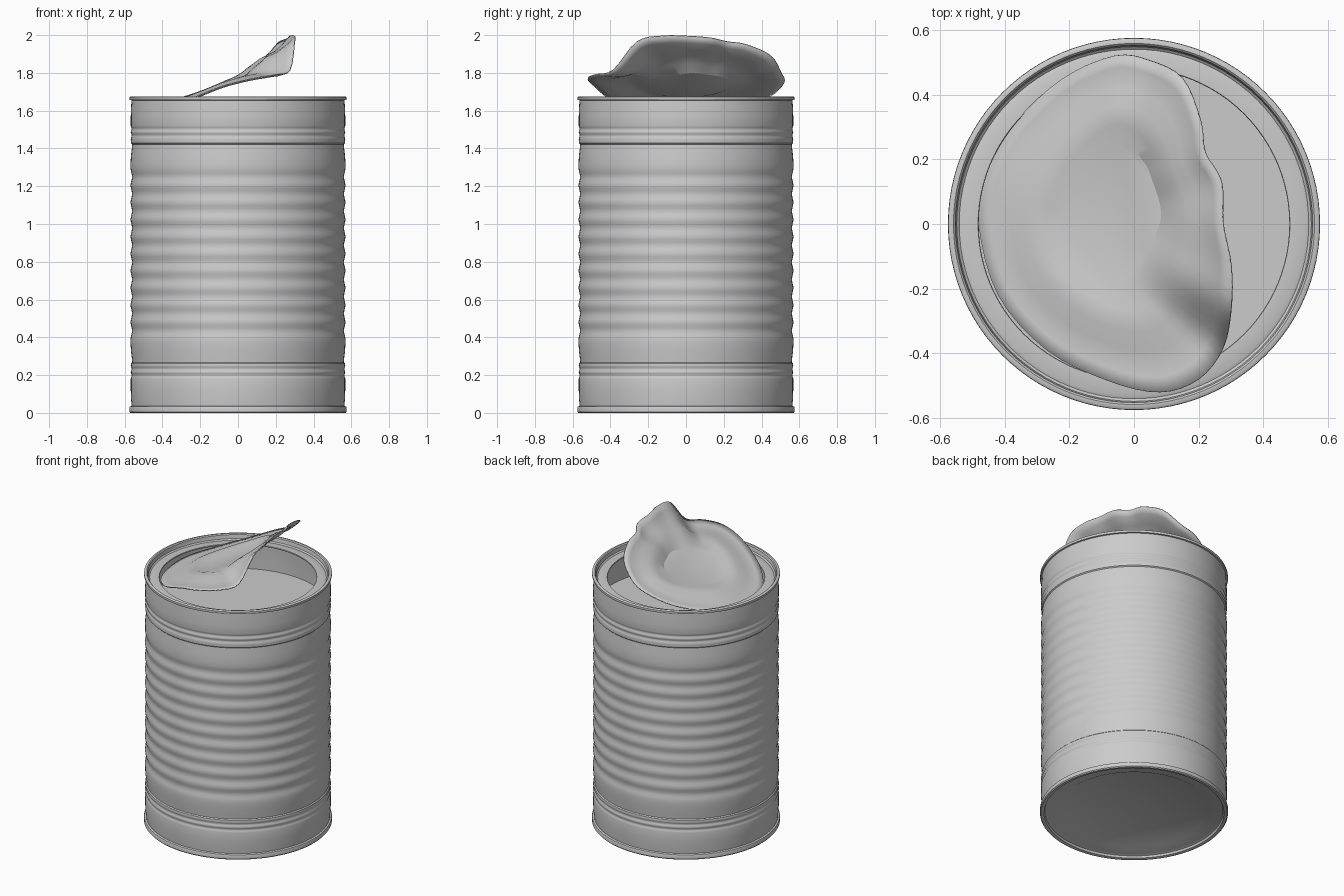
import bpy, bmesh, math
from mathutils import Vector

if "Cube" in bpy.data.objects:
    bpy.data.objects.remove(bpy.data.objects["Cube"])


def finish(bm, name, angle):
    bmesh.ops.remove_doubles(bm, verts=bm.verts, dist=1e-5)
    bmesh.ops.recalc_face_normals(bm, faces=bm.faces)
    me = bpy.data.meshes.new(name)
    bm.to_mesh(me)
    bm.free()
    ob = bpy.data.objects.new(name, me)
    bpy.context.collection.objects.link(ob)
    bpy.ops.object.select_all(action='DESELECT')
    ob.select_set(True)
    bpy.context.view_layer.objects.active = ob
    bpy.ops.object.shade_smooth_by_angle(angle=math.radians(angle))
    return ob


def lathe(name, profile, steps=96, angle=35):
    bm = bmesh.new()
    vs = [bm.verts.new((r, 0, z)) for r, z in profile]
    es = [bm.edges.new(p) for p in zip(vs, vs[1:])]
    bmesh.ops.spin(bm, geom=vs + es, cent=(0, 0, 0), axis=(0, 0, 1),
                   angle=math.tau, steps=steps, use_merge=True)
    return finish(bm, name, angle)


# Can wall: ribbed middle between two plain bands
def ribs(z0, count, pitch, r, depth):
    n = count * 6
    return [(r - depth * (0.5 - 0.5 * math.cos(math.tau * i / 6)), z0 + pitch * i / 6)
            for i in range(n + 1)]


wall = [(.573, .033), (.563, .037), (.566, .07), (.568, .12)]
wall += ribs(.18, 2, .035, .568, .005)
wall += [(.566, .262), (.560, .268), (.562, .29), (.567, .33), (.569, .37)]
wall += ribs(.39, 10, .0905, .569, .008)
wall += [(.569, .32 + 1.0), (.567, 1.36), (.562, 1.40), (.560, 1.422), (.566, 1.428)]
wall += ribs(1.45, 2, .035, .568, .005)
wall += [(.568, 1.57), (.566, 1.62), (.564, 1.655)]

# Rolled rims, recessed base, torn lid ring and inside wall
base = [(0, .03), (.455, .03), (.47, .022), (.53, .022), (.545, .016),
        (.55, .003), (.558, 0), (.57, 0), (.575, .006), (.575, .028)]
top = [(.573, 1.657), (.575, 1.663), (.574, 1.672), (.568, 1.676), (.558, 1.676),
       (.552, 1.670), (.548, 1.645), (.540, 1.638), (.530, 1.642), (.482, 1.642),
       (.480, 1.638), (.482, 1.634), (.552, 1.632), (.556, 1.60), (.556, 1.43)]
lathe("can_body", base + wall + top)

# Contents surface
lathe("contents", [(0, 1.44), (.556, 1.44)])

# Peeled lid: torn outline, and outline of its flat centre panel
outer = [(-.48, 0, 1.60), (-.46, .15, 1.61), (-.37, .31, 1.63), (-.22, .45, 1.68),
         (-.06, .52, 1.75), (.05, .505, 1.80), (.15, .45, 1.89), (.205, .32, 1.95),
         (.22, .22, 1.965), (.27, .13, 1.985), (.275, 0, 1.995), (.30, -.13, 1.995),
         (.30, -.26, 1.965), (.275, -.385, 1.815), (.2, -.48, 1.79), (.08, -.52, 1.77),
         (-.08, -.485, 1.73), (-.27, -.39, 1.655), (-.42, -.22, 1.61)]
inner = [(-.23, 0), (-.21, .08), (-.17, .16), (-.12, .22), (-.07, .26), (-.03, .255),
         (0, .23), (.04, .18), (.06, .13), (.08, .07), (.085, .02), (.07, -.03),
         (.04, -.1), (.01, -.18), (-.01, -.21), (-.04, -.21), (-.1, -.19),
         (-.17, -.14), (-.21, -.09)]
inner = [(x, y, 1.765 + .42 * x) for x, y in inner]


def smooth_loop(pts, sub=4):
    p = [Vector(q) for q in pts]
    n = len(p)
    out = []
    for i in range(n):
        a, b, c, d = (p[(i + k) % n] for k in (-1, 0, 1, 2))
        for s in range(sub):
            t = s / sub
            out.append(.5 * (2 * b + (c - a) * t + (2 * a - 5 * b + 4 * c - d) * t * t
                             + (3 * b - a - 3 * c + d) * t ** 3))
    return out


outer, inner = smooth_loop(outer), smooth_loop(inner)
bm = bmesh.new()
loops = []
# Pressed rings: position between panel and edge, and height offset
for t, dz in [(0, 0), (.18, .014), (.4, .016), (.6, -.002), (.85, -.006), (1, 0)]:
    loops.append([bm.verts.new(a.lerp(b, t) + Vector((0, 0, dz)))
                  for a, b in zip(inner, outer)])
n = len(inner)
for la, lb in zip(loops, loops[1:]):
    for i in range(n):
        j = (i + 1) % n
        bm.faces.new((la[i], la[j], lb[j], lb[i]))
bm.faces.new(loops[0])
lid = finish(bm, "peeled_lid", 25)
sol = lid.modifiers.new("thickness", 'SOLIDIFY')
sol.thickness = .006
sol.offset = 0
